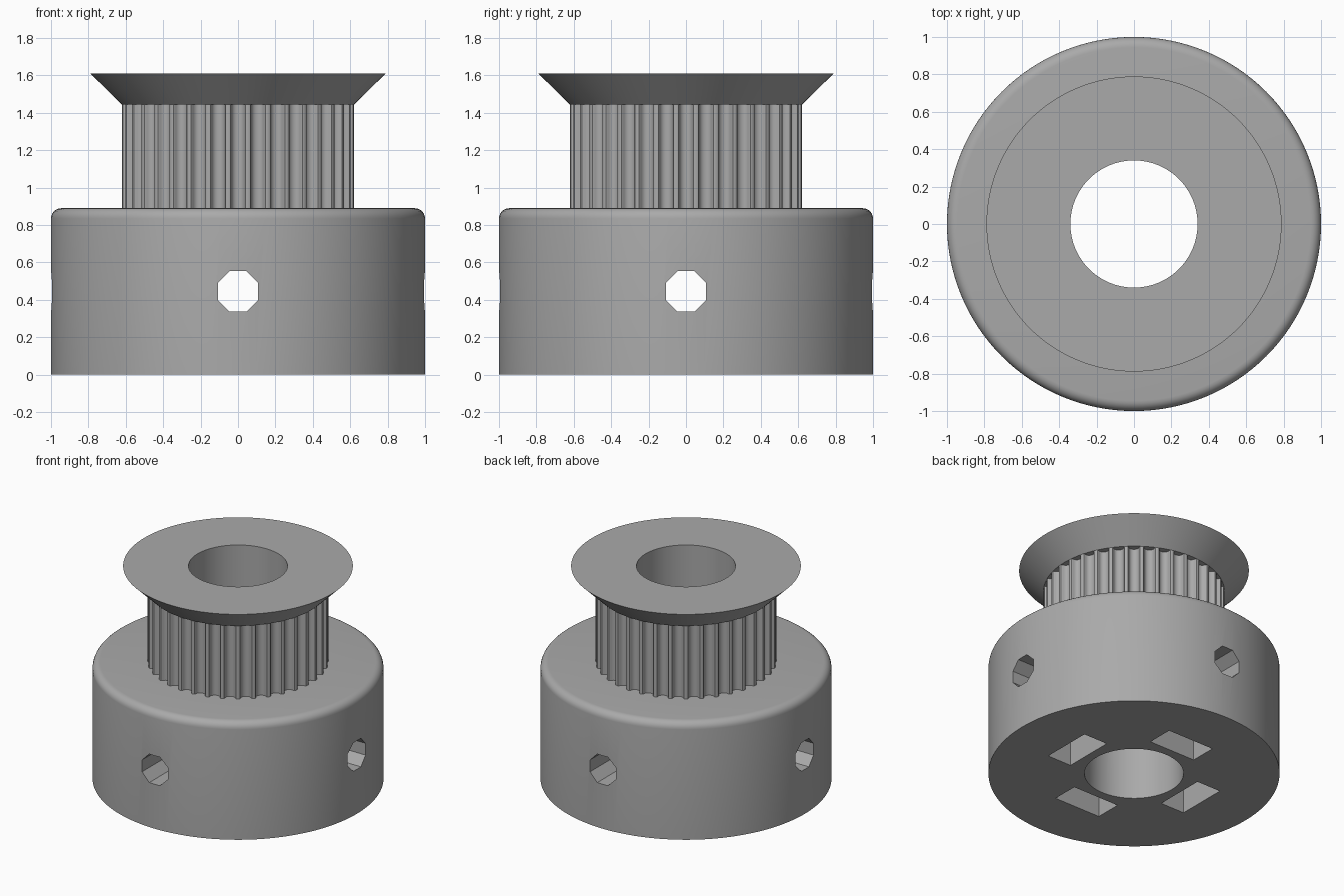
import bpy, bmesh
from math import sin, cos, pi, sqrt, radians
from mathutils import Matrix, Vector

if "Cube" in bpy.data.objects:
    bpy.data.objects.remove(bpy.data.objects["Cube"])

BORE, BASE_TOP, BELT_TOP, TOP = 0.34, 0.89, 1.445, 1.61
TOOTH_R, TEETH = 0.622, 36
SCREW_Z = 0.445

grey = bpy.data.materials.new("plain grey")
grey.use_nodes = True
grey.diffuse_color = (0.4, 0.4, 0.4, 1)
grey.node_tree.nodes["Principled BSDF"].inputs["Base Color"].default_value = (0.4, 0.4, 0.4, 1)


def finish(name, bm):
    bmesh.ops.recalc_face_normals(bm, faces=bm.faces)
    mesh = bpy.data.meshes.new(name)
    bm.to_mesh(mesh)
    bm.free()
    mesh.materials.append(grey)
    obj = bpy.data.objects.new(name, mesh)
    bpy.context.collection.objects.link(obj)
    return obj


def activate(obj):
    bpy.ops.object.select_all(action='DESELECT')
    obj.select_set(True)
    bpy.context.view_layer.objects.active = obj


def smooth(obj):
    activate(obj)
    bpy.ops.object.shade_smooth_by_angle(angle=radians(30))


def lathe(name, profile, steps=128):
    """Spin a closed (radius, z) profile around the z axis."""
    bm = bmesh.new()
    rings = [[bm.verts.new((r * cos(a), r * sin(a), z)) for r, z in profile]
             for a in (2 * pi * i / steps for i in range(steps))]
    n = len(profile)
    for i in range(steps):
        a, b = rings[i - 1], rings[i]
        for j in range(n):
            bm.faces.new((a[j - 1], b[j - 1], b[j], a[j]))
    return finish(name, bm)


def radial_prism(name, outline, r0, r1, angle):
    """Extrude a (sideways, z) outline outwards from the axis."""
    bm = bmesh.new()
    face = bm.faces.new([bm.verts.new((r0, t, z)) for t, z in outline])
    new = bmesh.ops.extrude_face_region(bm, geom=[face])["geom"]
    bmesh.ops.translate(bm, vec=(r1 - r0, 0, 0),
                        verts=[v for v in new if isinstance(v, bmesh.types.BMVert)])
    bmesh.ops.rotate(bm, verts=bm.verts, matrix=Matrix.Rotation(angle, 3, 'Z'))
    return finish(name, bm)


def cut(target, cutter):
    mod = target.modifiers.new("cut", 'BOOLEAN')
    mod.operation, mod.solver, mod.object = 'DIFFERENCE', 'EXACT', cutter
    activate(target)
    bpy.ops.object.modifier_apply(modifier=mod.name)
    bpy.data.objects.remove(cutter)


# Hub with a rounded upper rim
fillet = 0.055
rim = [(1 - fillet + fillet * cos(a), BASE_TOP - fillet + fillet * sin(a))
       for a in (pi / 2 * i / 6 for i in range(7))]
hub = lathe("hub", [(BORE, 0), (1, 0)] + rim + [(BORE, BASE_TOP)])

# Four octagonal screw holes, each with a nut pocket open at the bottom
octagon = [(0.117 * cos(a), SCREW_Z + 0.117 * sin(a))
           for a in (pi / 8 + pi / 4 * i for i in range(8))]
half = 0.194
pocket = [(-half, -0.1), (half, -0.1), (half, SCREW_Z + 0.112),
          (0, SCREW_Z + 0.224), (-half, SCREW_Z + 0.112)]
for k in range(4):
    cut(hub, radial_prism("screw_cutter", octagon, 0.2, 1.1, k * pi / 2))
    cut(hub, radial_prism("nut_cutter", pocket, 0.407, 0.607, k * pi / 2))
smooth(hub)

# Toothed belt barrel: one rounded groove repeated around the axis
groove = [(0.047, 0), (0.041, 0.002), (0.0375, 0.007), (0.0345, 0.019),
          (0.0285, 0.03), (0.0225, 0.0355), (0.0155, 0.0395), (0.008, 0.0417)]
groove = [(-w, d) for w, d in groove] + [(0, 0.0425)] + [(w, d) for w, d in reversed(groove)]
seat = sqrt(TOOTH_R ** 2 - groove[0][0] ** 2)
outline = []
for k in range(TEETH):
    turn = Matrix.Rotation(2 * pi * k / TEETH, 3, 'Z')
    outline += [turn @ Vector((seat - d, w, 0)) for w, d in groove]
bore = [Vector((BORE * cos(a), BORE * sin(a), 0)) for a in (2 * pi * i / 128 for i in range(128))]
bm = bmesh.new()
for loop in (outline, bore):
    low = [bm.verts.new((p.x, p.y, BASE_TOP)) for p in loop]
    high = [bm.verts.new((p.x, p.y, BELT_TOP)) for p in loop]
    for i in range(len(loop)):
        quad = (low[i - 1], low[i], high[i], high[i - 1])
        bm.faces.new(quad if loop is outline else quad[::-1])
barrel = finish("toothed_barrel", bm)
# The bore wall must face the axis
bm = bmesh.new()
bm.from_mesh(barrel.data)
bm.normal_update()
wrong = [f for f in bm.faces
         if (f.calc_center_median().xy.length < BORE + 0.01)
         == (f.normal.xy.dot(f.calc_center_median().xy) > 0)]
bmesh.ops.reverse_faces(bm, faces=wrong)
bm.to_mesh(barrel.data)
bm.free()
smooth(barrel)

# Conical retaining flange
flange = lathe("flange", [(BORE, BELT_TOP), (TOOTH_R, BELT_TOP), (0.789, TOP), (BORE, TOP)])
smooth(flange)
